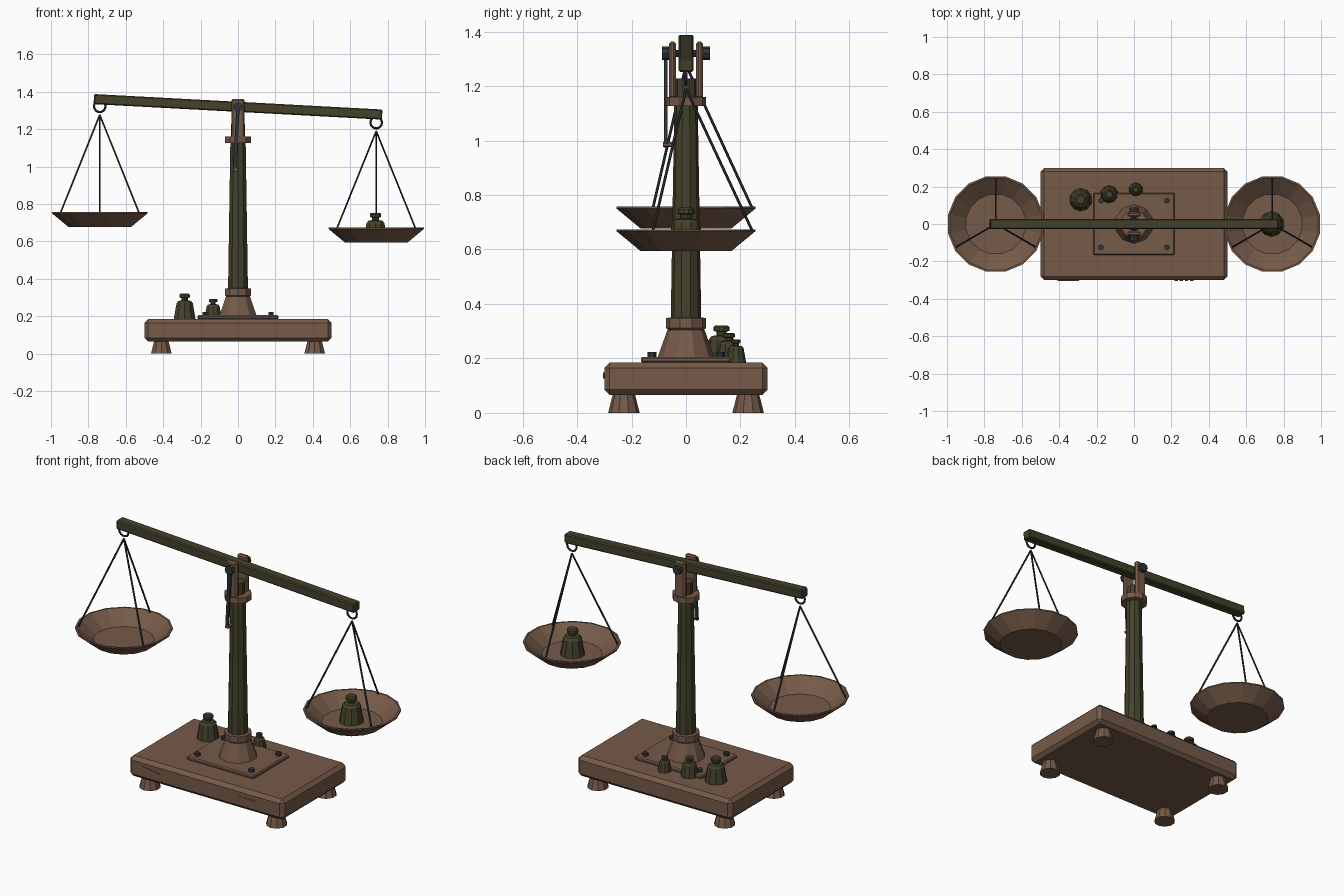
import bpy, bmesh
from math import sin, cos, pi, radians
from mathutils import Vector, Matrix

if "Cube" in bpy.data.objects:
    bpy.data.objects.remove(bpy.data.objects["Cube"])


def material(name, rgb):
    m = bpy.data.materials.new(name)
    m.use_nodes = True
    m.diffuse_color = (*rgb, 1)
    m.node_tree.nodes["Principled BSDF"].inputs["Base Color"].default_value = (*rgb, 1)
    return m


BROWN = material("aged copper brown", (0.18, 0.103, 0.066))
OLIVE = material("dark olive", (0.058, 0.053, 0.023))
STEEL = material("dark steel", (0.03, 0.034, 0.04))


def finish(name, bm, mat, bevel=0):
    bmesh.ops.recalc_face_normals(bm, faces=bm.faces)
    mesh = bpy.data.meshes.new(name)
    bm.to_mesh(mesh)
    bm.free()
    mesh.materials.append(mat)
    ob = bpy.data.objects.new(name, mesh)
    bpy.context.collection.objects.link(ob)
    if bevel:
        mod = ob.modifiers.new("bevel", "BEVEL")
        mod.width = bevel
        mod.segments = 1
    return ob


def box(name, centre, size, mat, bevel=0, tilt=0):
    bm = bmesh.new()
    bmesh.ops.create_cube(bm, size=1)
    bmesh.ops.scale(bm, vec=size, verts=bm.verts)
    ob = finish(name, bm, mat, bevel)
    ob.location = centre
    ob.rotation_euler.y = tilt
    return ob


def lathe(name, profile, mat, at=(0, 0, 0), sides=10, scale=1):
    """Turn a (radius, height) profile around z and cap both ends."""
    bm = bmesh.new()
    rings = []
    for r, z in profile:
        angles = [2 * pi * (i + 0.5) / sides for i in range(sides)]
        rings.append([bm.verts.new((r * scale * cos(a), r * scale * sin(a), z * scale))
                      for a in angles])
    for low, high in zip(rings, rings[1:]):
        for i in range(sides):
            j = (i + 1) % sides
            bm.faces.new((low[i], low[j], high[j], high[i]))
    bm.faces.new(rings[0])
    bm.faces.new(rings[-1])
    ob = finish(name, bm, mat)
    ob.location = at
    return ob


def rod(name, start, end, radius, mat, sides=6):
    a, b = Vector(start), Vector(end)
    bm = bmesh.new()
    bmesh.ops.create_cone(bm, cap_ends=True, segments=sides, radius1=radius,
                          radius2=radius, depth=(b - a).length)
    ob = finish(name, bm, mat)
    ob.rotation_euler = (b - a).to_track_quat("Z", "Y").to_euler()
    ob.location = (a + b) / 2
    return ob


def ring(name, at, major, minor, mat, sides=14, tube=6):
    """Torus whose axis runs along y."""
    bm = bmesh.new()
    loops = []
    for i in range(sides):
        a = 2 * pi * i / sides
        loop = []
        for k in range(tube):
            t = 2 * pi * k / tube
            r = major + minor * cos(t)
            loop.append(bm.verts.new((r * cos(a), minor * sin(t), r * sin(a))))
        loops.append(loop)
    for i in range(sides):
        p, q = loops[i], loops[(i + 1) % sides]
        for k in range(tube):
            n = (k + 1) % tube
            bm.faces.new((p[k], p[n], q[n], q[k]))
    finish(name, bm, mat).location = at


# Base slab, feet and thin marks on the front
box("base", (0, 0, 0.125), (1, 0.6, 0.12), BROWN, bevel=0.02)
for x in (-0.41, 0.41):
    for y in (-0.228, 0.228):
        lathe("foot", [(0.058, 0), (0.04, 0.07)], BROWN, (x, y, 0))
box("front_mark_right", (-0.352, -0.301, 0.137), (0.115, 0.006, 0.005), BROWN, tilt=radians(8))
for i in range(4):
    box("front_mark_left", (0.225 + i * 0.028, -0.301, 0.137), (0.018, 0.006, 0.005), BROWN)

# Mounting plate with corner bolts
box("mounting_plate", (0, 0, 0.195), (0.434, 0.332, 0.022), BROWN, bevel=0.006)
for x in (-0.176, 0.176):
    for y in (-0.125, 0.125):
        lathe("plate_bolt", [(0.016, 0), (0.016, 0.02)], STEEL, (x, y, 0.204), sides=6)

# Column with its flared socket and collars
lathe("column_socket", [(0.104, 0.205), (0.068, 0.305)], BROWN)
lathe("lower_collar", [(0.06, 0.3), (0.074, 0.312), (0.074, 0.348), (0.06, 0.35)], BROWN)
lathe("column", [(0.056, 0.34), (0.043, 1.14), (0.038, 1.15), (0.038, 1.227)], OLIVE)
lathe("upper_collar", [(0.074, 1.126), (0.074, 1.16)], BROWN)

# Fork and pivot
for side in (-1, 1):
    box("fork_cheek", (0, side * 0.05, 1.258), (0.068, 0.026, 0.21), BROWN, bevel=0.008)
    rod("pivot_nut", (0, side * 0.063, 1.32), (0, side * 0.088, 1.32), 0.025, STEEL, sides=8)
rod("pivot_pin", (0, -0.07, 1.32), (0, 0.07, 1.32), 0.013, STEEL, sides=8)

# Tilted beam and the pointer hanging square to it
TILT = radians(3.07)
box("beam", (0, 0, 1.32), (1.544, 0.056, 0.054), OLIVE, bevel=0.006, tilt=TILT)
box("pointer", (-0.009, -0.074, 1.15), (0.018, 0.012, 0.35), STEEL, tilt=TILT)
rod("index_peg", (-0.01, -0.035, 0.985), (-0.01, -0.085, 0.985), 0.009, BROWN)

# Pans, each hung by a ring and three cords
PAN = [(0.17, 0), (0.26, 0.073), (0.26, 0.08), (0.25, 0.08), (0.162, 0.01)]
for label, x, hook_z, pan_z in (("right", -0.739, 1.323, 0.677), ("left", 0.739, 1.236, 0.594)):
    ring(label + "_hook_ring", (x, 0, hook_z), 0.031, 0.006, STEEL)
    lathe(label + "_pan", PAN, BROWN, (x, 0, pan_z), sides=16)
    for angle in (90, 210, 330):
        a = radians(angle)
        rod(label + "_cord", (x, 0, hook_z - 0.046),
            (x + 0.243 * cos(a), 0.243 * sin(a), pan_z + 0.075), 0.005, STEEL)

# Weights: one on the left pan, three on the base
WEIGHT = [(0.061, 0), (0.046, 0.085), (0.036, 0.097), (0.018, 0.1),
          (0.018, 0.113), (0.029, 0.116), (0.029, 0.13), (0.022, 0.136)]
for x, y, z, size in ((0.735, 0, 0.604, 1.1), (-0.285, 0.13, 0.185, 1),
                      (-0.133, 0.157, 0.185, 0.8), (0.01, 0.183, 0.185, 0.62)):
    lathe("weight", WEIGHT, OLIVE, (x, y, z), sides=10, scale=size)
